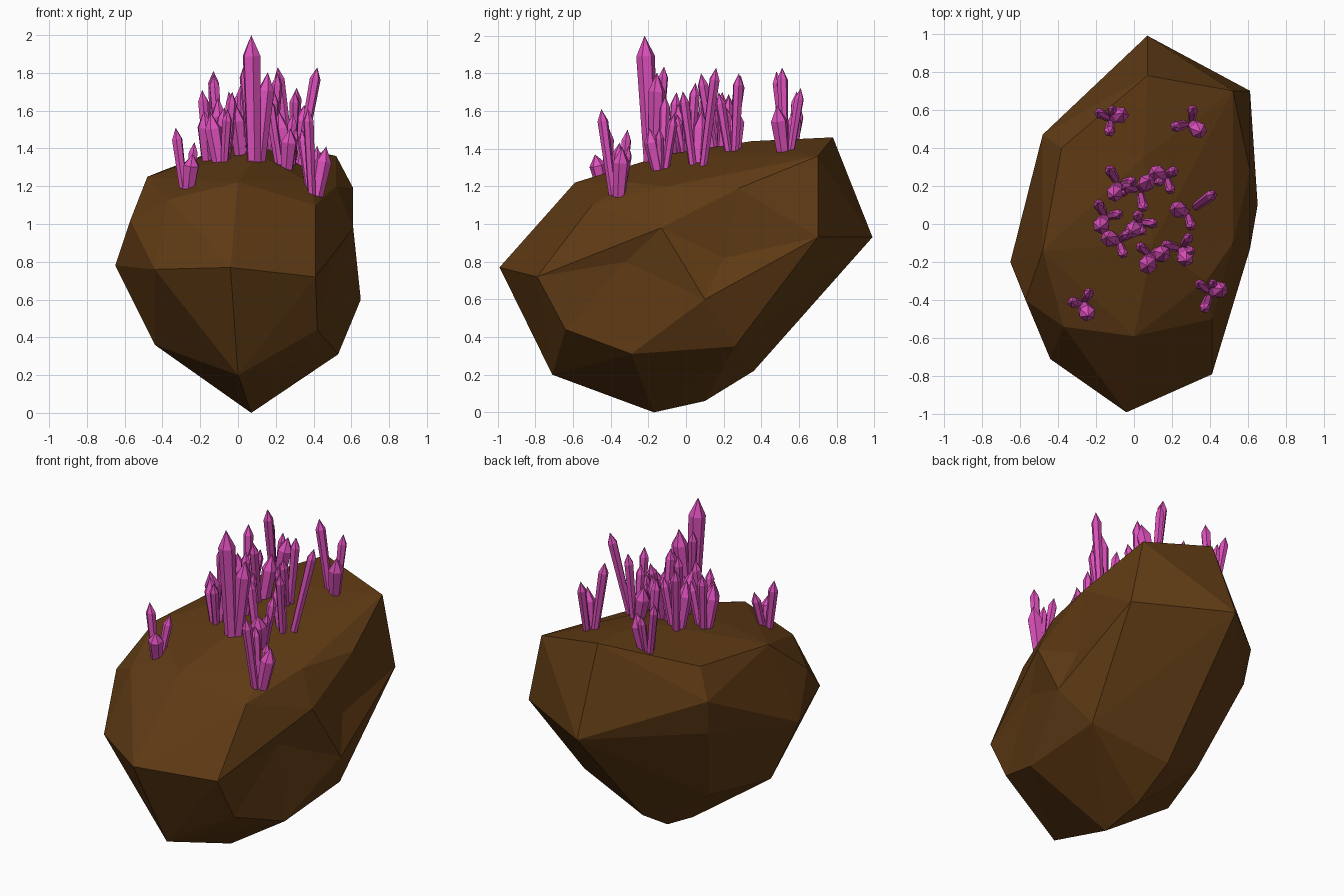
import bpy, bmesh, math
from mathutils import Vector, Matrix
from mathutils.bvhtree import BVHTree

if "Cube" in bpy.data.objects:
    bpy.data.objects.remove(bpy.data.objects["Cube"])


def material(name, rgb):
    m = bpy.data.materials.new(name)
    m.diffuse_color = (*rgb, 1)
    m.use_nodes = True
    m.node_tree.nodes["Principled BSDF"].inputs["Base Color"].default_value = m.diffuse_color
    return m


def add_object(name, bm, mat):
    bmesh.ops.recalc_face_normals(bm, faces=bm.faces[:])
    me = bpy.data.meshes.new(name)
    bm.to_mesh(me)
    bm.free()
    me.materials.append(mat)
    bpy.context.collection.objects.link(bpy.data.objects.new(name, me))


brown = material("rock_brown", (0.115, 0.043, 0.007))
pink = material("crystal_pink", (0.72, 0.08, 0.5))

# Boulder corners, by side
front = [(-.04, -.99, .77), (.41, -.79, .72), (.41, -.5, 1.1), (0, -.59, 1.22), (-.37, -.54, 1.13),
         (-.44, -.71, .76), (0, -.71, .2), (.42, -.64, .44), (-.44, -.22, .36)]
left = [(-.57, -.4, 1.02), (-.48, -.14, 1.25), (-.65, -.2, .78), (-.38, .4, 1.29),
        (-.48, .47, 1.12), (-.46, .43, .9)]
back = [(.07, .78, 1.46), (.07, .99, .93), (.52, .7, 1.36), (.61, .7, .93), (.05, .36, .22),
        (-.3, .2, .38)]
right = [(.61, .28, 1.19), (.52, -.1, 1.2), (.61, -.13, .98), (.59, .2, .82), (.65, .1, .6),
         (.53, .26, .35), (.53, -.29, .31), (.51, -.32, .8)]
ends = [(.07, -.17, 0), (.06, .1, .06), (.05, .35, 1.44), (.1, -.1, 1.37), (.38, -.3, 1.22)]

# Hull is taken on rounded points so shallow dents survive, then restored
bm = bmesh.new()
centre = Vector((0, 0, .75))
original = {}
for c in front + left + back + right + ends:
    d = Vector(c) - centre
    round_d = d / math.sqrt((d.x / .65) ** 2 + d.y ** 2 + (d.z / .75) ** 2)
    original[bm.verts.new(centre + d.lerp(round_d, .55))] = Vector(c)
bmesh.ops.convex_hull(bm, input=bm.verts[:])
for v in bm.verts[:]:
    v.co = original[v]
    if not v.link_faces:
        bm.verts.remove(v)
bm.normal_update()
surface = BVHTree.FromBMesh(bm)
add_object("boulder", bm, brown)


def crystal(bm, base, tip, r):
    """Six-sided shaft flaring to a shoulder, then a point."""
    axis = tip - base
    rot = axis.to_track_quat('Z', 'Y')
    shoulder = axis.length - min(2.2 * r, .35 * axis.length)
    low, high = [[bm.verts.new(base + rot @ Vector((k * math.cos(i * math.pi / 3),
                                                    k * math.sin(i * math.pi / 3), h)))
                  for i in range(6)] for h, k in ((-.03, .75 * r), (shoulder, r))]
    top = bm.verts.new(tip)
    bm.faces.new(low[::-1])
    for i in range(6):
        j = (i + 1) % 6
        bm.faces.new((low[i], low[j], high[j], high[i]))
        bm.faces.new((high[i], high[j], top))


# Clusters: foot x, y, then lean x, y and top height of the tallest crystal
clusters = [
    (-.27, -.42, -.06, .01, 1.51), (.4, -.36, -.03, -.09, 1.61), (.09, -.17, -.02, -.05, 2),
    (.25, -.13, -.09, .02, 1.68), (-.08, -.09, .05, .04, 1.7), (.03, .01, -.01, .04, 1.75),
    (-.15, .04, -.04, .07, 1.71), (-.08, .21, -.05, .08, 1.79), (.03, .18, .02, -.1, 1.8),
    (.17, .25, .04, .03, 1.8), (.28, .06, .14, .1, 1.83), (-.12, .55, -.01, -.07, 1.81),
    (.3, .53, -.09, -.02, 1.83),
]
for n, (x, y, dx, dy, top) in enumerate(clusters, 1):
    bm = bmesh.new()
    ground = surface.ray_cast(Vector((x, y, 3)), Vector((0, 0, -1)))[0].z
    reach = Vector((dx, dy, 0))
    r = .05 if top > 1.9 else .029
    stout = .7 if math.hypot(x, y) < .25 else .54
    # tallest shaft, then a stout short one and two slim ones fanned around it
    for turn, share, radius, spread in ((0, 1, r, 1), (125, stout, .045, .07),
                                        (-110, .75, .027, .08), (180, .55, .024, .06)):
        if turn == 180 and n % 2:
            continue
        out = Matrix.Rotation(math.radians(turn), 3, 'Z') @ reach
        if turn:
            out = out.normalized() * spread
        foot = Vector((x, y, ground)) + out * .35
        crystal(bm, foot, Vector((x, y, ground + (top - ground) * share)) + out, radius)
    add_object(f"crystal_cluster_{n}", bm, pink)
